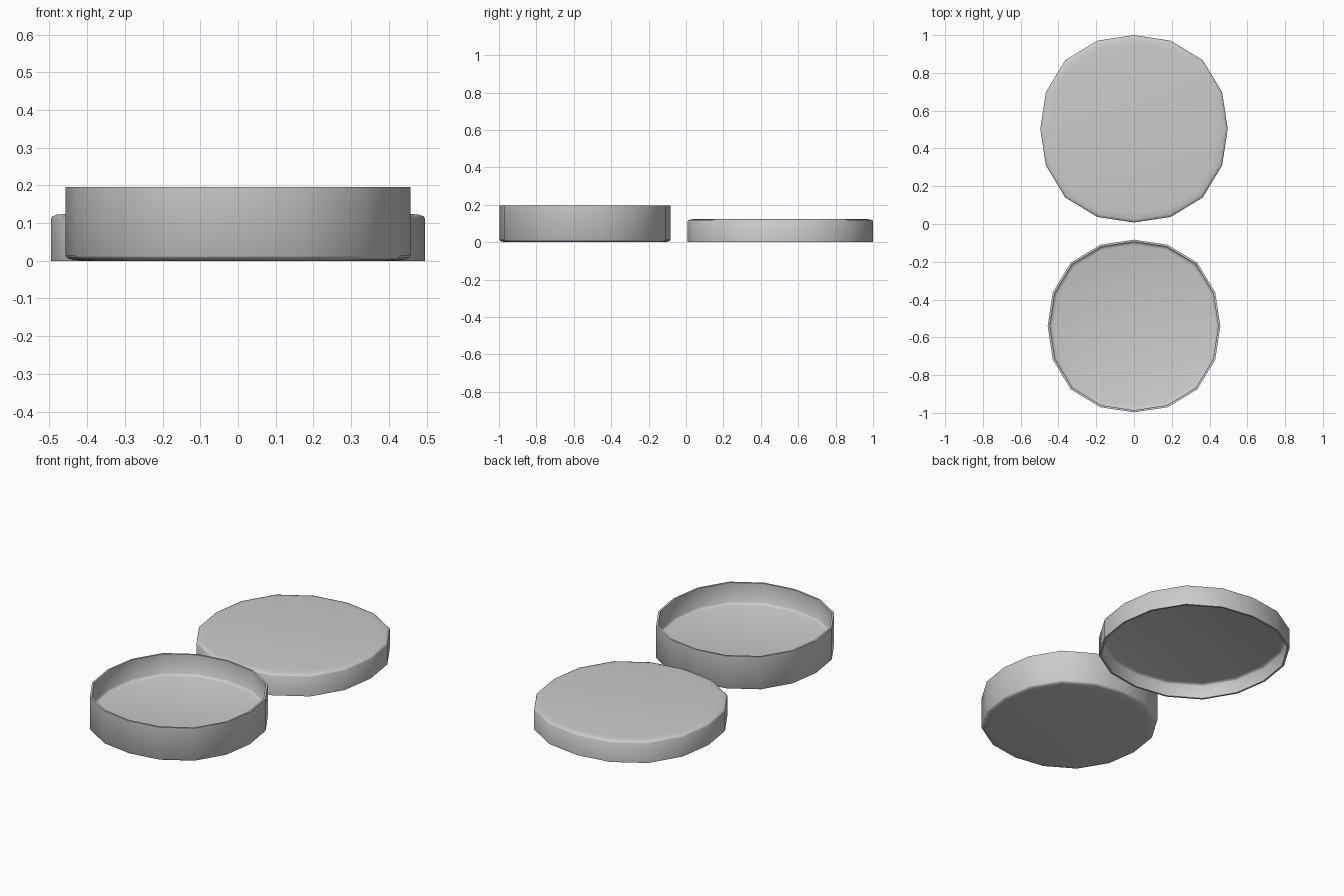
import bpy
import math

if "Cube" in bpy.data.objects:
    bpy.data.objects.remove(bpy.data.objects["Cube"])

SIDES = 16
WALL = 0.011

# Plain grey for both parts
grey = bpy.data.materials.new("plain_grey")
grey.use_nodes = True
grey.diffuse_color = (0.6, 0.6, 0.6, 1)
grey.node_tree.nodes["Principled BSDF"].inputs["Base Color"].default_value = (0.6, 0.6, 0.6, 1)


def make_pan(name, center_y, radius, base, rim, floor):
    """Thick-floored round pan; base is the closed face's height, rim the open edge's."""
    up = 1 if rim > base else -1
    inner = radius - WALL
    # Cross-section from the closed face, over the rim, to the inside floor
    profile = [
        (radius - 0.045, base),
        (radius - 0.015, base + up * 0.003),
        (radius - 0.004, base + up * 0.007),
        (radius, base + up * 0.013),
        (radius, rim),
        (inner, rim),
        (inner, floor + up * 0.010),
        (inner - 0.005, floor + up * 0.004),
        (inner - 0.018, floor),
    ]
    verts, faces = [], []
    for r, z in profile:
        for i in range(SIDES):
            a = math.tau * i / SIDES
            # The outline bulges a little on the diagonals
            bulge = r * (1 + 0.037 * math.sin(2 * a) ** 2)
            verts.append((bulge * math.cos(a), bulge * math.sin(a), z))
    for ring in range(len(profile) - 1):
        for i in range(SIDES):
            j = (i + 1) % SIDES
            a, b = ring * SIDES, (ring + 1) * SIDES
            faces.append((a + i, a + j, b + j, b + i))
    faces.append(tuple(reversed(range(SIDES))))
    faces.append(tuple(range(len(verts) - SIDES, len(verts))))
    # An upside-down pan needs reversed winding to face outward
    if up < 0:
        faces = [f[::-1] for f in faces]
    mesh = bpy.data.meshes.new(name)
    mesh.from_pydata(verts, [], faces)
    mesh.materials.append(grey)
    obj = bpy.data.objects.new(name, mesh)
    obj.location.y = center_y
    bpy.context.collection.objects.link(obj)
    # Smooth walls, sharp rim
    bpy.ops.object.select_all(action="DESELECT")
    obj.select_set(True)
    bpy.context.view_layer.objects.active = obj
    bpy.ops.object.shade_smooth_by_angle(angle=math.radians(50))


# Lid lies open side down
make_pan("lid", 0.504, 0.496, base=0.125, rim=0, floor=0.085)

# Dish stands open side up
make_pan("dish", -0.54, 0.457, base=0, rim=0.196, floor=0.075)
